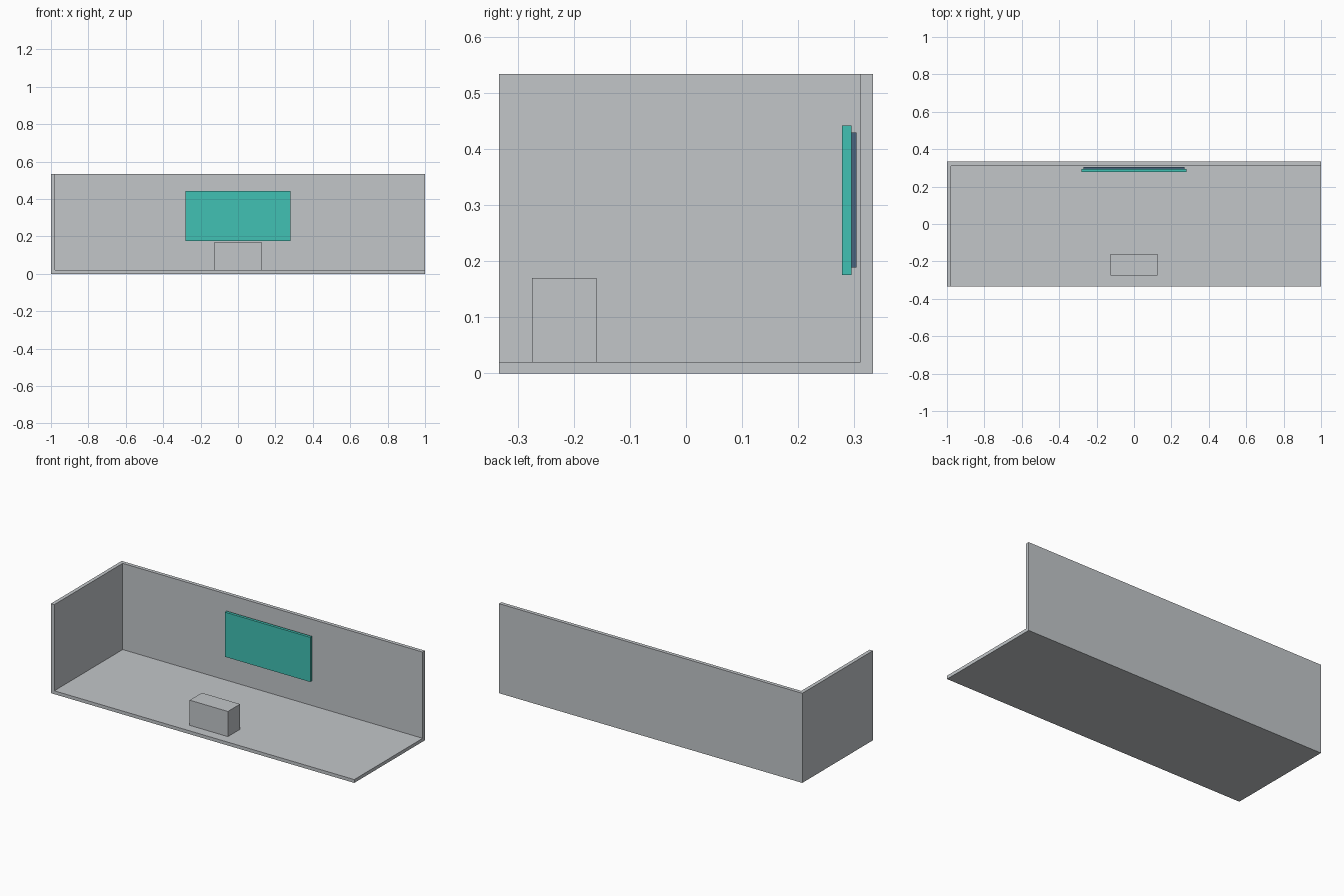
import bpy

if "Cube" in bpy.data.objects:
    bpy.data.objects.remove(bpy.data.objects["Cube"])


def material(name, rgb):
    """Flat material from an sRGB colour given in 0-255 steps."""
    m = bpy.data.materials.new(name)
    lin = [((c / 255 + 0.055) / 1.055) ** 2.4 for c in rgb]
    m.diffuse_color = (*lin, 1.0)
    m.use_nodes = True
    m.node_tree.nodes["Principled BSDF"].inputs["Base Color"].default_value = m.diffuse_color
    return m


def box(name, lo, hi, mat):
    """Box between two opposite corners."""
    bpy.ops.mesh.primitive_cube_add(size=1, location=[(a + b) / 2 for a, b in zip(lo, hi)])
    ob = bpy.context.object
    ob.name = name
    ob.scale = [b - a for a, b in zip(lo, hi)]
    bpy.ops.object.transform_apply(location=False, rotation=False, scale=True)
    ob.data.materials.append(mat)
    return ob


grey = material("light grey", (194, 198, 201))
teal = material("teal", (65, 193, 180))
slate = material("slate blue", (74, 100, 125))

# Room shell: floor, back wall and left wall cut from one block
shell = box("room_shell", (-1, -0.333, 0), (1, 0.333, 0.534), grey)
cutter = box("room_cutter", (-0.978, -0.5, 0.02), (1.2, 0.311, 0.8), grey)
cutter.hide_render = True
cutter.hide_viewport = True
cut = shell.modifiers.new("room_space", 'BOOLEAN')
cut.operation = 'DIFFERENCE'
cut.solver = 'EXACT'
cut.object = cutter

# Desk block standing on the floor
box("desk", (-0.126, -0.275, 0.02), (0.126, -0.16, 0.17), grey)

# Wall screen with its darker backing panel
box("screen", (-0.282, 0.278, 0.176), (0.282, 0.295, 0.442), teal)
box("screen_backing", (-0.271, 0.295, 0.189), (0.271, 0.304, 0.43), slate)
